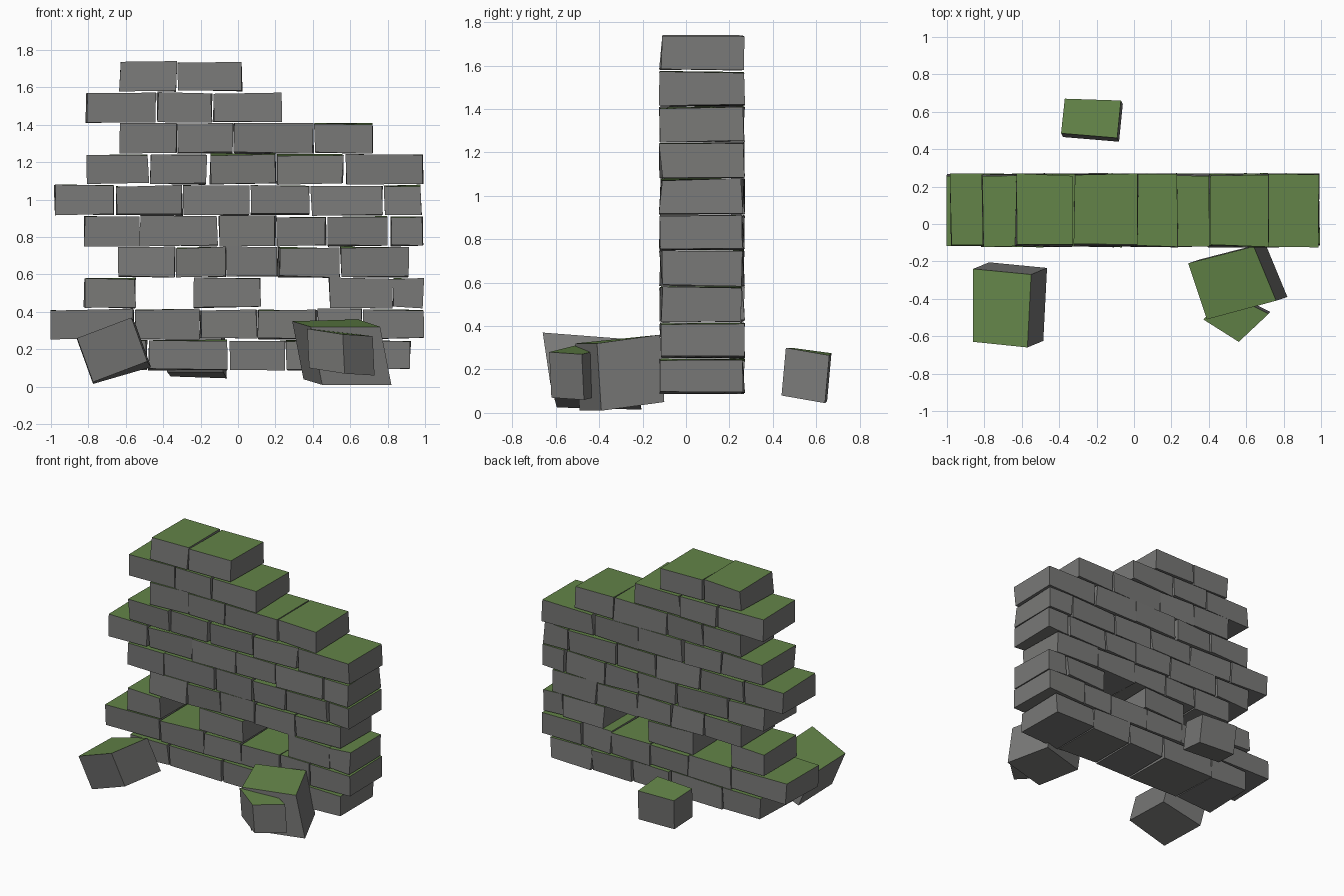
import bpy
import random
from mathutils import Vector

random.seed(4)

cube = bpy.data.objects.get("Cube")
if cube:
    bpy.data.objects.remove(cube, do_unlink=True)


def material(name, rgb):
    mat = bpy.data.materials.new(name)
    mat.use_nodes = True
    mat.diffuse_color = (*rgb, 1)
    mat.node_tree.nodes["Principled BSDF"].inputs["Base Color"].default_value = (*rgb, 1)
    return mat


STONE = material("grey stone", (0.19, 0.19, 0.185))
MOSS = material("green moss", (0.125, 0.23, 0.065))


def block(name, top, bottom):
    """Six-sided stone from two corner loops; its top face is mossy."""
    faces = [(0, 1, 2, 3), (7, 6, 5, 4)]
    faces += [(i, i + 4, (i + 1) % 4 + 4, (i + 1) % 4) for i in range(4)]
    mesh = bpy.data.meshes.new(name)
    mesh.from_pydata([*top, *bottom], [], faces)
    mesh.materials.append(STONE)
    mesh.materials.append(MOSS)
    mesh.polygons[0].material_index = 1
    mesh.update()
    obj = bpy.data.objects.new(name, mesh)
    bpy.context.collection.objects.link(obj)


def jitter(x, y, z):
    """Nudge a corner so that every brick is slightly uneven."""
    return Vector((x + random.uniform(-0.006, 0.006),
                   y + random.uniform(-0.01, 0.01),
                   z + random.uniform(-0.006, 0.006)))


# Wall courses from the ground up: left and right end of each brick
FRONT, BACK = -0.115, 0.262
BASE, STEP, HEIGHT = 0.092, 0.1655, 0.155
courses = [
    [(-.79, -.49), (-.48, -.06), (-.04, .25), (.26, .58), (.59, .92)],
    [(-1, -.56), (-.55, -.21), (-.2, .1), (.11, .42), (.43, .66), (.67, .99)],
    [(-.82, -.55), (-.24, .12), (.49, .82), (.83, .99)],
    [(-.64, -.34), (-.33, -.07), (-.06, .21), (.22, .54), (.55, .91)],
    [(-.82, -.53), (-.52, -.11), (-.1, .2), (.21, .47), (.48, .8), (.82, .99)],
    [(-.98, -.66), (-.65, -.3), (-.29, .06), (.07, .38), (.39, .77), (.78, .98)],
    [(-.81, -.48), (-.47, -.17), (-.15, .2), (.21, .56), (.58, .99)],
    [(-.63, -.33), (-.32, -.03), (-.02, .4), (.41, .72)],
    [(-.81, -.44), (-.43, -.14), (-.13, .23)],
    [(-.63, -.33), (-.32, .02)],
]
for row, bricks in enumerate(courses):
    low = BASE + row * STEP
    for column, (x0, x1) in enumerate(bricks):
        outline = [(x0, FRONT), (x1, FRONT), (x1, BACK), (x0, BACK)]
        block(f"wall_brick_{row + 1}_{column + 1}",
              [jitter(x, y, low + HEIGHT) for x, y in outline],
              [jitter(x, y, low) for x, y in outline])


def fallen(name, top, drop):
    """Tilted loose stone: top corners and the offset down to the underside."""
    corners = [Vector(c) for c in top]
    block(name, corners, [c + Vector(drop) for c in corners])


# Loose stones around the wall
fallen("fallen_stone_right",
       [(-.86, -.63, .26), (-.57, -.66, .37), (-.55, -.27, .34), (-.86, -.24, .25)],
       (.085, .035, -.235))
fallen("fallen_stone_left",
       [(.39, -.51, .32), (.76, -.41, .32), (.64, -.12, .36), (.29, -.21, .35)],
       (.06, .02, -.31))
fallen("fallen_stone_small",
       [(.37, -.51, .31), (.56, -.63, .28), (.72, -.48, .27), (.52, -.38, .295)],
       (.01, .01, -.21))
fallen("fallen_stone_back",
       [(-.39, .485, .3), (-.09, .46, .3), (-.07, .66, .265), (-.37, .67, .275)],
       (.01, -.02, -.22))
